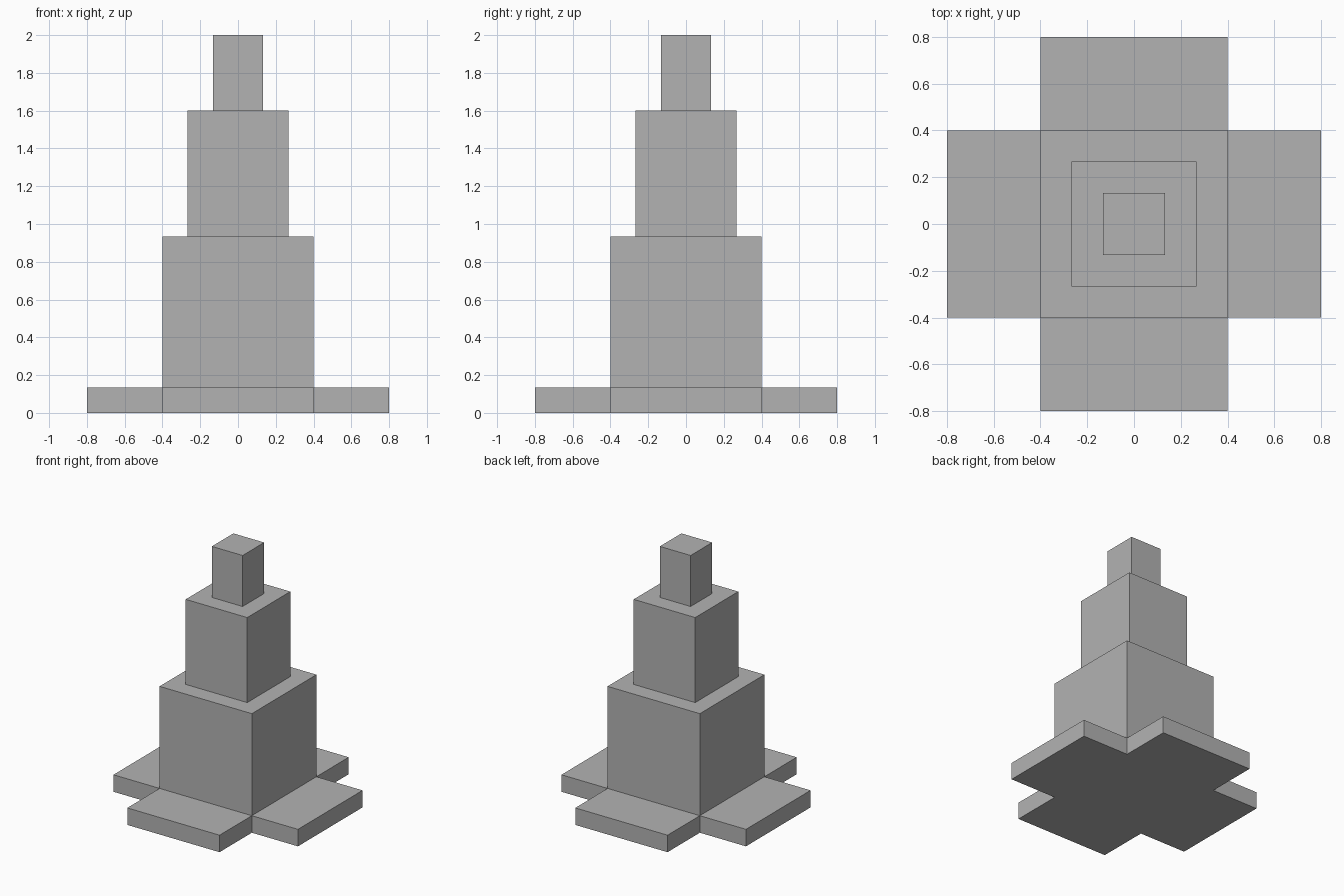
import bpy
import bmesh
from mathutils import Matrix, Vector

cube = bpy.data.objects.get("Cube")
if cube:
    bpy.data.objects.remove(cube, do_unlink=True)

U = 2 / 15  # building module

stone = bpy.data.materials.new("grey_stone")
stone.use_nodes = True
colour = (0.45, 0.45, 0.45, 1)
stone.diffuse_color = colour
stone.node_tree.nodes["Principled BSDF"].inputs["Base Color"].default_value = colour


def prism(name, outline, bottom, top):
    """Extrude a flat outline upwards between two heights."""
    bm = bmesh.new()
    base = bm.faces.new([bm.verts.new((p.x, p.y, bottom)) for p in outline])
    up = bmesh.ops.extrude_face_region(bm, geom=[base], use_keep_orig=True)["geom"]
    verts = [v for v in up if isinstance(v, bmesh.types.BMVert)]
    bmesh.ops.translate(bm, verts=verts, vec=(0, 0, top - bottom))
    bmesh.ops.recalc_face_normals(bm, faces=bm.faces)
    mesh = bpy.data.meshes.new(name)
    bm.to_mesh(mesh)
    bm.free()
    mesh.materials.append(stone)
    obj = bpy.data.objects.new(name, mesh)
    bpy.context.collection.objects.link(obj)
    return obj


def four_way(points):
    """Repeat outline points in each of the four quarter turns."""
    turn = Matrix.Rotation(1.5707963, 2)
    out, pts = [], [Vector(p) for p in points]
    for _ in range(4):
        out += pts
        pts = [turn @ p for p in pts]
    return out


# Cross-shaped plinth: one arm end and one inner corner, turned four times
prism("cross_base", four_way([(6 * U, -3 * U), (6 * U, 3 * U), (3 * U, 3 * U)]), 0, U)

# Stacked square tiers: half width, bottom and top in modules
for name, half, bottom, top in [
    ("lower_tier", 3, 1, 7),
    ("middle_tier", 2, 7, 12),
    ("top_tier", 1, 12, 15),
]:
    prism(name, four_way([(half * U, half * U)]), bottom * U, top * U)
